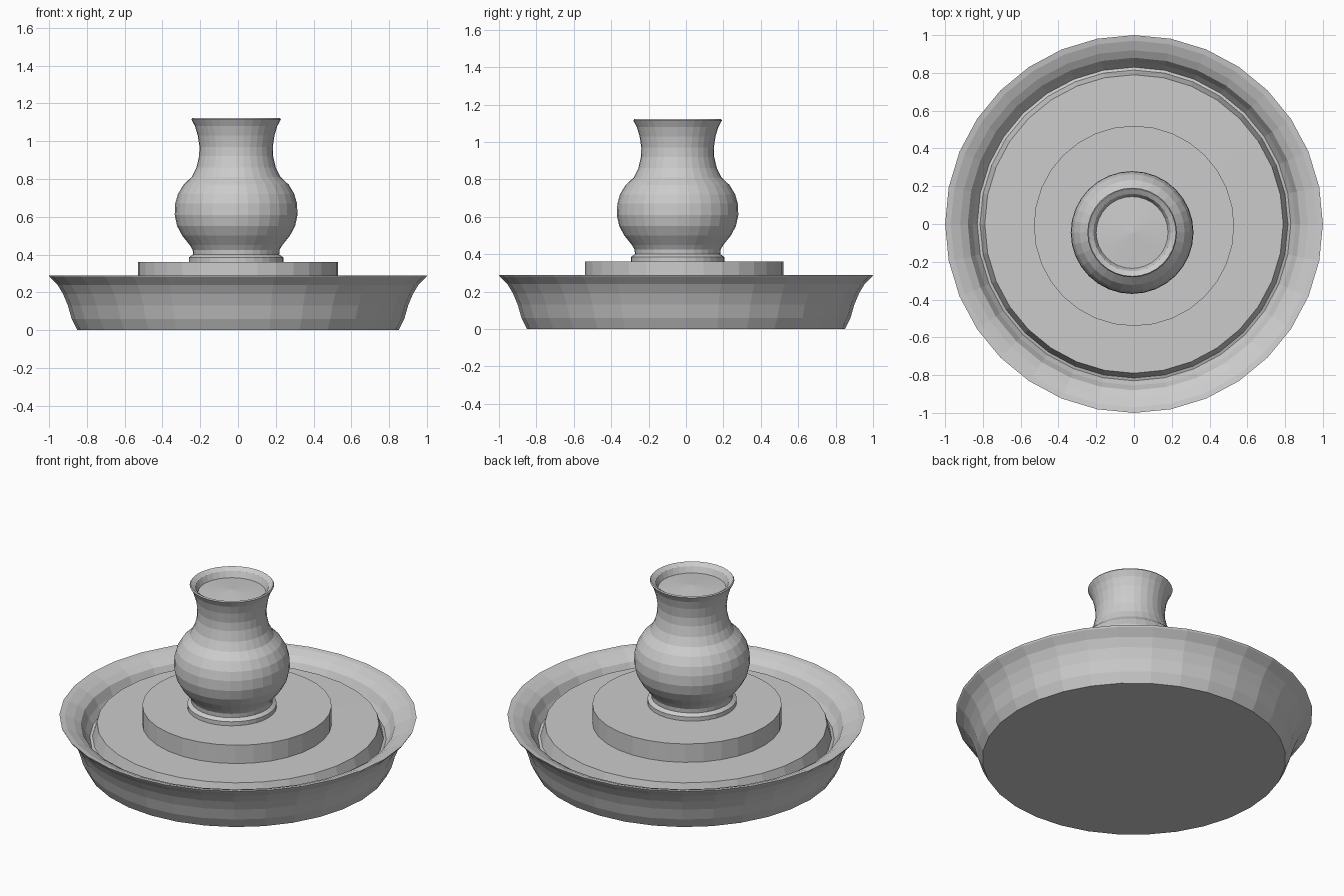
import bpy, bmesh
from math import cos, sin, pi

if "Cube" in bpy.data.objects:
    bpy.data.objects.remove(bpy.data.objects["Cube"])


def lathe(name, profile, sides, center=(0, 0)):
    """Revolve (radius, z) points about a vertical axis; radius 0 closes an end."""
    bm = bmesh.new()
    rings = []
    for r, z in profile:
        if r == 0:
            rings.append([bm.verts.new((center[0], center[1], z))] * sides)
        else:
            rings.append([bm.verts.new((center[0] + r * cos(2 * pi * i / sides),
                                        center[1] + r * sin(2 * pi * i / sides), z))
                          for i in range(sides)])
    for a, b in zip(rings, rings[1:]):
        for i in range(sides):
            j = (i + 1) % sides
            loop = list(dict.fromkeys((a[i], a[j], b[j], b[i])))
            bm.faces.new(loop)
    bmesh.ops.recalc_face_normals(bm, faces=bm.faces[:])
    me = bpy.data.meshes.new(name)
    bm.to_mesh(me)
    bm.free()
    ob = bpy.data.objects.new(name, me)
    bpy.context.collection.objects.link(ob)
    return ob


# Dish: flared wall, sloping rim, groove and raised floor
lathe("dish", [
    (0, 0), (0.85, 0), (0.88, 0.06), (0.90, 0.13), (0.925, 0.19),
    (0.955, 0.24), (0.995, 0.28), (1.0, 0.29), (0.97, 0.285),
    (0.92, 0.265), (0.88, 0.24), (0.855, 0.19), (0.83, 0.155),
    (0.815, 0.16), (0.79, 0.245), (0, 0.25)], 32)

# Round plinth on the dish floor
lathe("plinth", [(0, 0.24), (0.53, 0.24), (0.53, 0.36), (0, 0.36)],
      32, (0, -0.01))

# Vase: foot, bulb, waisted neck, flared mouth with a sunken cap
lathe("vase", [
    (0, 0.355), (0.25, 0.355), (0.25, 0.385), (0.228, 0.40), (0.23, 0.425),
    (0.245, 0.45), (0.285, 0.50), (0.312, 0.55), (0.325, 0.61), (0.322, 0.67),
    (0.308, 0.72), (0.278, 0.77), (0.235, 0.81), (0.21, 0.86), (0.196, 0.92),
    (0.194, 0.97), (0.203, 1.03), (0.218, 1.08), (0.237, 1.115), (0.232, 1.122),
    (0.205, 1.105), (0.19, 1.07), (0, 1.085)], 32, (-0.01, -0.045))
